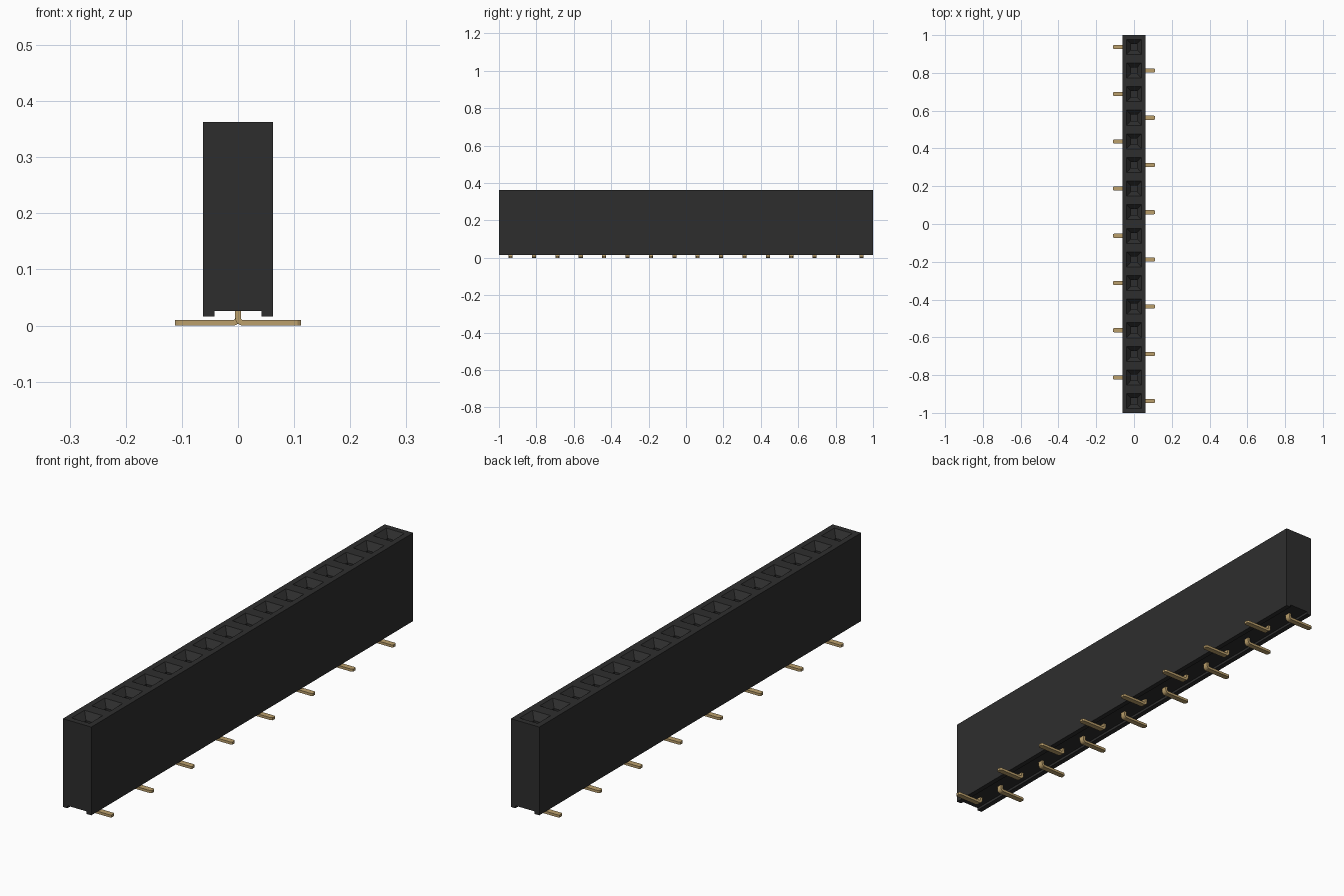
import bpy, bmesh, math
from mathutils import Vector

cube = bpy.data.objects.get("Cube")
if cube:
    bpy.data.objects.remove(cube, do_unlink=True)

PINS, PITCH = 16, 0.125
HALF_W, TOP, BOTTOM = 0.062, 0.363, 0.016
CHANNEL_W, CHANNEL_Z = 0.042, 0.026


def material(name, rgb):
    mat = bpy.data.materials.new(name)
    mat.use_nodes = True
    mat.diffuse_color = (*rgb, 1)
    mat.node_tree.nodes["Principled BSDF"].inputs["Base Color"].default_value = (*rgb, 1)
    return mat


def finish(bm, name, mat):
    bmesh.ops.recalc_face_normals(bm, faces=bm.faces)
    mesh = bpy.data.meshes.new(name)
    bm.to_mesh(mesh)
    bm.free()
    mesh.materials.append(mat)
    obj = bpy.data.objects.new(name, mesh)
    bpy.context.collection.objects.link(obj)
    return obj


def loft(bm, rings):
    """Bridge closed rings of points and cap both ends."""
    rings = [[bm.verts.new(p) for p in ring] for ring in rings]
    n = len(rings[0])
    for a, b in zip(rings, rings[1:]):
        for i in range(n):
            bm.faces.new((a[i], a[(i + 1) % n], b[(i + 1) % n], b[i]))
    bm.faces.new(rings[0])
    bm.faces.new(rings[-1])


black = material("black plastic", (0.027, 0.027, 0.027))
gold = material("gold contact", (0.50, 0.35, 0.15))

# Housing: channelled profile swept along y, one cell per socket
profile = [(-HALF_W, BOTTOM), (-CHANNEL_W, BOTTOM), (-CHANNEL_W, CHANNEL_Z),
           (CHANNEL_W, CHANNEL_Z), (CHANNEL_W, BOTTOM), (HALF_W, BOTTOM),
           (HALF_W, TOP), (-HALF_W, TOP)]
bm = bmesh.new()
loft(bm, [[(x, -1 + PITCH * i, z) for x, z in profile] for i in range(PINS + 1)])
bmesh.ops.recalc_face_normals(bm, faces=bm.faces)

# Sockets: square funnel mouth leading into a narrow shaft
cells = [f for f in bm.faces if f.normal.z > 0.9]
bmesh.ops.inset_individual(bm, faces=cells, thickness=0.032)
for half, depth in ((0.016, 0.025), (0.016, 0.23)):
    floors = []
    for cell in cells:
        centre = cell.calc_center_median()
        floor = bmesh.ops.extrude_discrete_faces(bm, faces=[cell])["faces"][0]
        for v in floor.verts:
            v.co.x = math.copysign(half, v.co.x)
            v.co.y = centre.y + math.copysign(half, v.co.y - centre.y)
            v.co.z = TOP - depth
        floors.append(floor)
    cells = floors
finish(bm, "housing", black)

# Contact: flat strip, vertical stem bent into a foot with a tapered tip
T, R = 0.005, 0.009
path = [(0, 0.06, 0, 0.011)]                      # x, z, bend angle, half width
for k in range(7):
    a = math.pi / 2 * k / 6
    path.append((R - R * math.cos(a), T + R - R * math.sin(a), a, 0.011))
path += [(0.106, T, math.pi / 2, 0.011), (0.112, T, math.pi / 2, 0.007)]


def contact(index, side):
    y = -1 + PITCH * (index + 0.5)
    rings = []
    for x, z, a, w in path:
        off = Vector((math.cos(a), math.sin(a))) * T
        rings.append([(side * (x + s * off.x), y + t * w, z + s * off.y)
                      for s, t in ((-1, -1), (1, -1), (1, 1), (-1, 1))])
    bm = bmesh.new()
    loft(bm, rings)
    finish(bm, f"contact_{index + 1:02d}", gold)


# Feet alternate sides, starting on the model's left at the front
for i in range(PINS):
    contact(i, 1 if i % 2 == 0 else -1)
